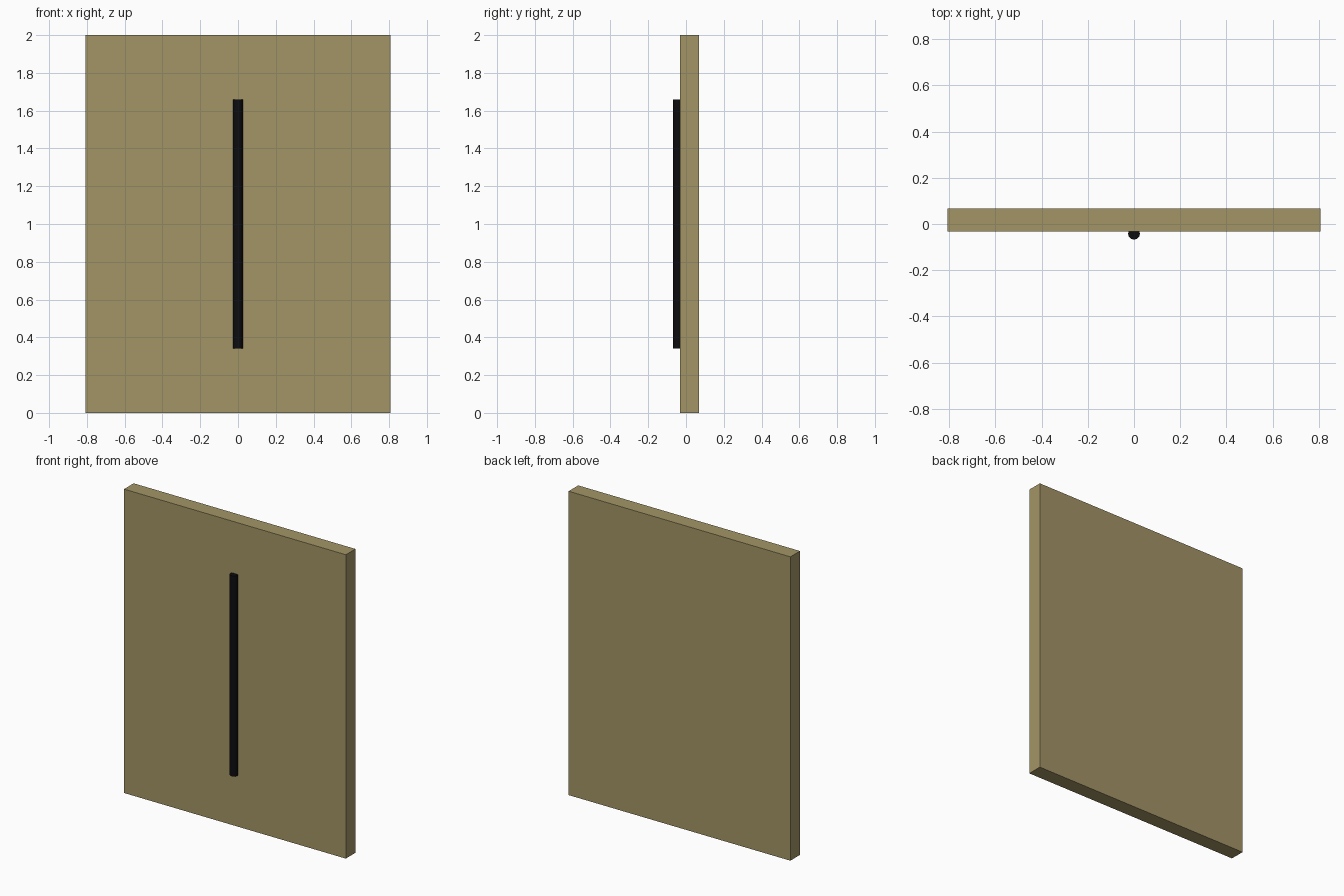
import bpy
import math

if "Cube" in bpy.data.objects:
    bpy.data.objects.remove(bpy.data.objects["Cube"])


def paint(obj, name, rgb):
    mat = bpy.data.materials.new(name)
    mat.diffuse_color = (*rgb, 1)
    mat.use_nodes = True
    mat.node_tree.nodes["Principled BSDF"].inputs["Base Color"].default_value = mat.diffuse_color
    obj.data.materials.append(mat)


# Flat door slab, standing on the ground
bpy.ops.mesh.primitive_cube_add(size=1, location=(0, 0.018, 1))
panel = bpy.context.object
panel.name = "door_panel"
panel.scale = (1.615, 0.10, 2.0)
bpy.ops.object.transform_apply(location=False, rotation=False, scale=True)
paint(panel, "tan", (0.37, 0.30, 0.135))

# Long vertical pull bar, partly sunk into the front face
bpy.ops.mesh.primitive_cylinder_add(vertices=12, radius=0.026, depth=1.32,
                                    location=(0, -0.042, 1.0))
bar = bpy.context.object
bar.name = "pull_handle"
bpy.ops.object.shade_smooth_by_angle(angle=math.radians(35))
paint(bar, "black", (0.004, 0.004, 0.005))
